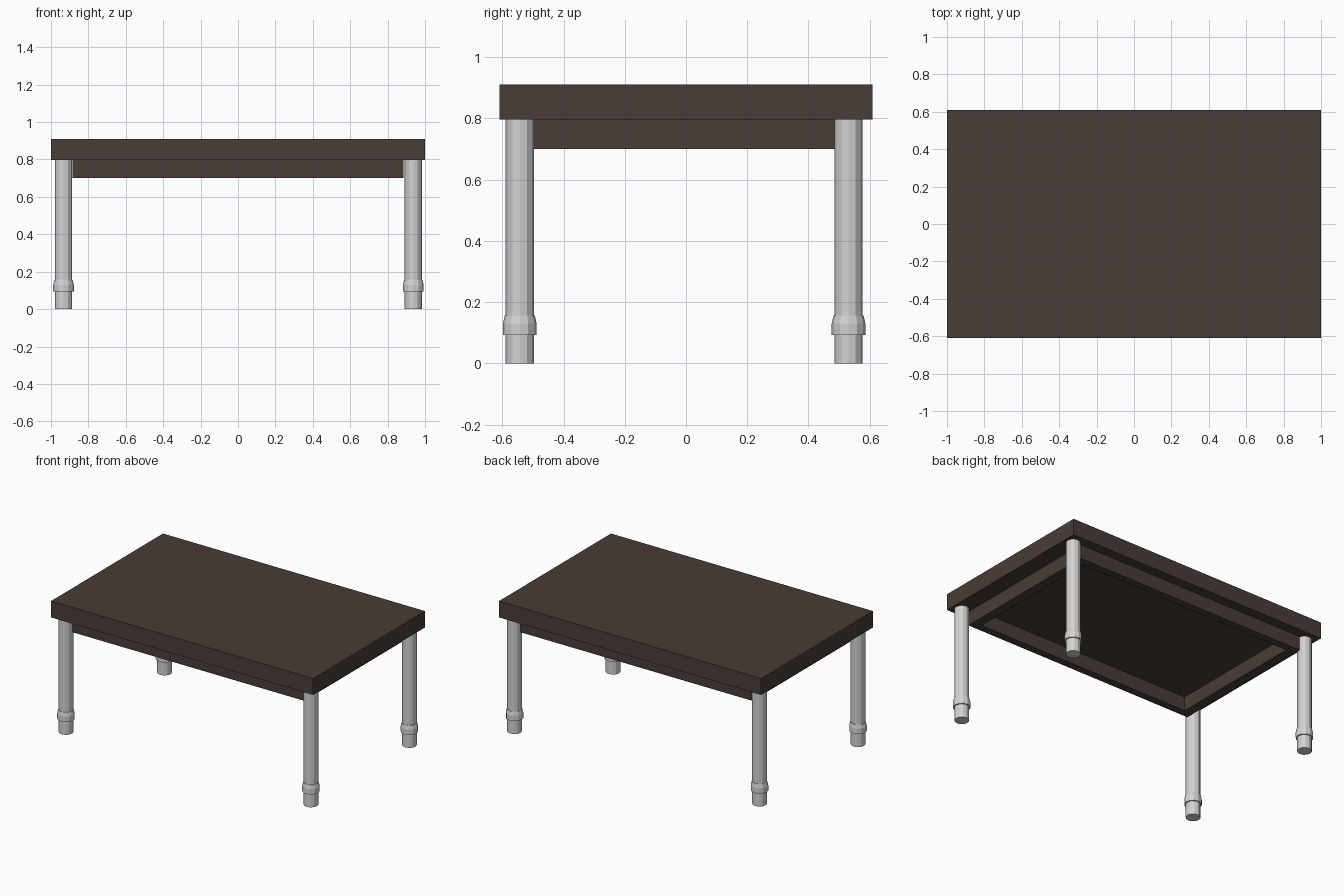
import bpy, bmesh, math

if "Cube" in bpy.data.objects:
    bpy.data.objects.remove(bpy.data.objects["Cube"])


def material(name, rgb):
    m = bpy.data.materials.new(name)
    m.diffuse_color = (*rgb, 1)
    m.use_nodes = True
    m.node_tree.nodes["Principled BSDF"].inputs["Base Color"].default_value = m.diffuse_color
    return m


WOOD = material("dark brown wood", (0.065, 0.046, 0.038))
METAL = material("light grey metal", (0.65, 0.65, 0.65))


def finish(name, bm, mat):
    bmesh.ops.recalc_face_normals(bm, faces=bm.faces)
    mesh = bpy.data.meshes.new(name)
    bm.to_mesh(mesh)
    bm.free()
    mesh.materials.append(mat)
    obj = bpy.data.objects.new(name, mesh)
    bpy.context.collection.objects.link(obj)
    return obj


def sweep(bm, rings, closed):
    """Join rings of points with quads; closed loops back, open gets end caps."""
    loops = [[bm.verts.new(p) for p in ring] for ring in rings]
    n = len(loops[0])
    pairs = list(zip(loops, loops[1:]))
    if closed:
        pairs.append((loops[-1], loops[0]))
    else:
        bm.faces.new(loops[0])
        bm.faces.new(loops[-1])
    for a, b in pairs:
        for i in range(n):
            j = (i + 1) % n
            bm.faces.new((a[i], a[j], b[j], b[i]))


def rect(x, y, z):
    return [(-x, -y, z), (x, -y, z), (x, y, z), (-x, y, z)]


# Thick table top
bm = bmesh.new()
sweep(bm, [rect(1, 0.61, 0.797), rect(1, 0.61, 0.91)], False)
finish("table_top", bm, WOOD)

# Hollow rectangular apron under the top
bm = bmesh.new()
sweep(bm, [rect(0.885, 0.542, 0.80), rect(0.885, 0.542, 0.70),
           rect(0.82, 0.49, 0.70), rect(0.82, 0.49, 0.80)], True)
finish("apron_frame", bm, WOOD)

# Faceted legs with a collar near the foot: (radius, height) profile
SIDES = 12
PROFILE = [(0.046, 0), (0.046, 0.093), (0.055, 0.093), (0.055, 0.13),
           (0.049, 0.156), (0.046, 0.156), (0.046, 0.797)]
for side, x in (("left", -0.933), ("right", 0.937)):
    for end, y in (("front", -0.543), ("back", 0.531)):
        bm = bmesh.new()
        sweep(bm, [[(r * math.cos(math.tau * i / SIDES),
                     r * math.sin(math.tau * i / SIDES), z)
                    for i in range(SIDES)] for r, z in PROFILE], False)
        leg = finish(f"{end}_{side}_leg", bm, METAL)
        leg.location = (x, y, 0)
